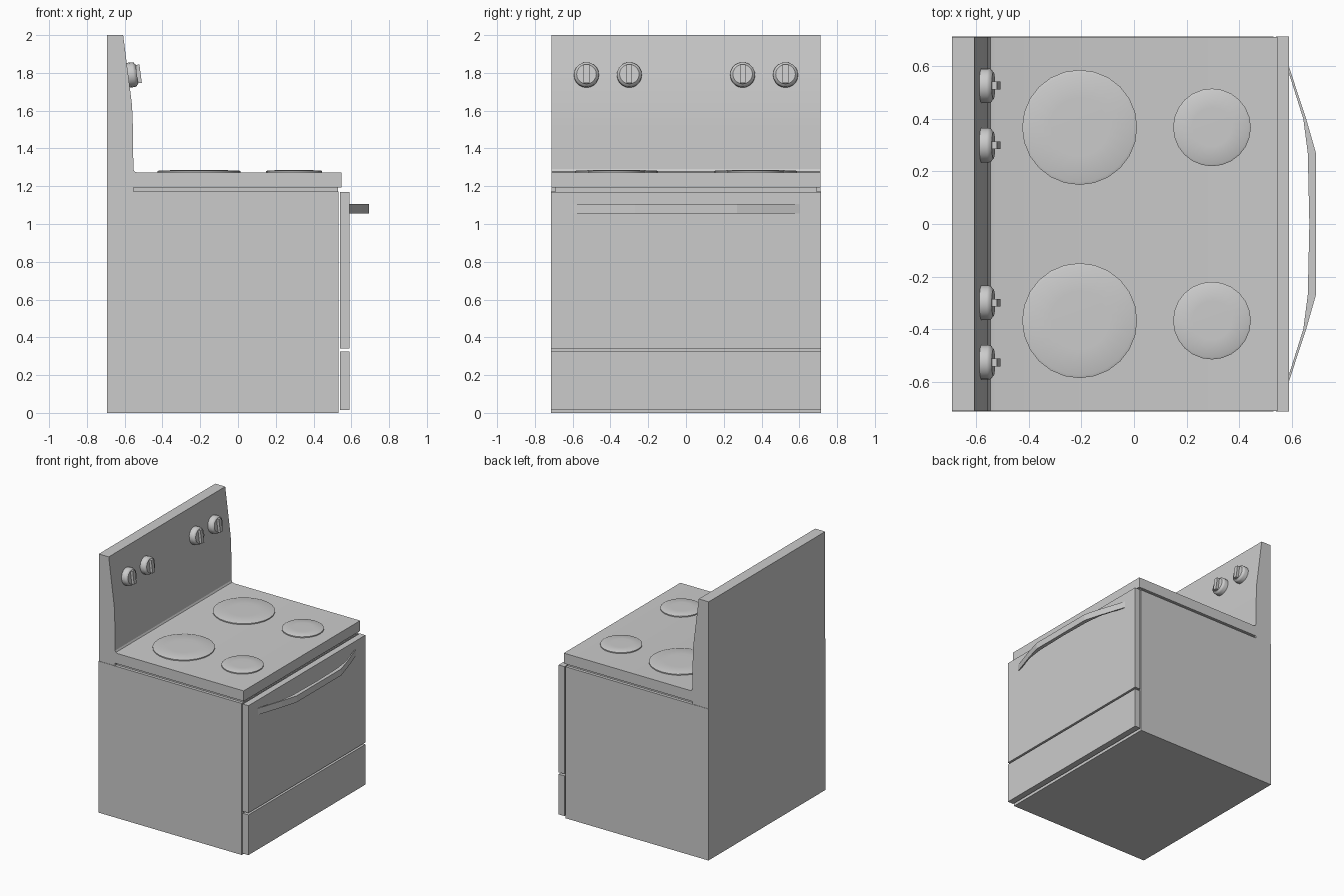
import bpy, bmesh, math
from mathutils import Matrix, Vector

if "Cube" in bpy.data.objects:
    bpy.data.objects.remove(bpy.data.objects["Cube"])


def finish(name, bm, smooth=None):
    bmesh.ops.recalc_face_normals(bm, faces=bm.faces)
    me = bpy.data.meshes.new(name)
    bm.to_mesh(me)
    bm.free()
    ob = bpy.data.objects.new(name, me)
    bpy.context.collection.objects.link(ob)
    if smooth:
        bpy.ops.object.select_all(action='DESELECT')
        ob.select_set(True)
        bpy.context.view_layer.objects.active = ob
        bpy.ops.object.shade_smooth_by_angle(angle=math.radians(smooth))
    return ob


def box(name, x, y, z):
    """Box from (min, max) pairs."""
    bm = bmesh.new()
    size = [b - a for a, b in (x, y, z)]
    mid = [(a + b) / 2 for a, b in (x, y, z)]
    bmesh.ops.create_cube(bm, size=1, matrix=Matrix.Translation(mid) @ Matrix.Diagonal((*size, 1)))
    return finish(name, bm)


def prism(name, points, step, smooth=None):
    """Extrude a closed outline of 3D points along a vector."""
    bm = bmesh.new()
    face = bm.faces.new([bm.verts.new(p) for p in points])
    out = bmesh.ops.extrude_face_region(bm, geom=[face])
    verts = [v for v in out['geom'] if isinstance(v, bmesh.types.BMVert)]
    bmesh.ops.translate(bm, verts=verts, vec=Vector(step))
    return finish(name, bm, smooth)


def lathe(bm, profile, sides, matrix):
    """Solid of revolution about local z from (radius, height) pairs."""
    rings = []
    for r, h in profile:
        rings.append([bm.verts.new(matrix @ Vector((r * math.cos(t), r * math.sin(t), h)))
                      for t in (2 * math.pi * i / sides for i in range(sides))])
    for a, b in zip(rings, rings[1:]):
        for i in range(sides):
            j = (i + 1) % sides
            bm.faces.new((a[i], a[j], b[j], b[i]))
    bm.faces.new(rings[0][::-1])
    bm.faces.new(rings[-1])


W = 0.715

# Oven body and the recessed strip under the cooktop
box("oven_body", (-0.693, 0.532), (-W, W), (0, 1.172))
box("recessed_strip", (-0.6, 0.53), (-0.692, 0.692), (1.16, 1.2))

# Back panel and cooktop share one side profile
V = 0.712
profile = [(-0.693, 1.172), (-0.693, 2.0), (-0.608, 2.0), (-0.58, 1.78), (-0.561, 1.63),
           (-0.556, 1.5), (-0.554, 1.29), (-0.547, 1.277), (-0.53, 1.272),
           (0.547, 1.272), (0.547, 1.192), (-0.553, 1.192), (-0.553, 1.172)]
prism("cooktop_and_back_panel", [(x, -V, z) for x, z in profile], (0, 2 * V, 0), 25)

# Door and drawer
box("oven_door", (0.541, 0.59), (-W, W), (0.34, 1.17))
box("storage_drawer", (0.541, 0.59), (-W, W), (0.014, 0.325))

# Bowed door handle
outer = [(0.59, 0.6), (0.656, 0.4), (0.693, 0.27)]
inner = [(0.59, 0.575), (0.645, 0.4), (0.662, 0.27), (0.668, 0)]
outline = (outer + [(x, -y) for x, y in reversed(outer)]
           + [(x, -y) for x, y in inner] + [(x, y) for x, y in inner[-2::-1]])
prism("door_handle", [(x, y, 1.055) for x, y in outline], (0, 0, 0.05))

# Burners
for size, x, r in (("large", -0.207, 0.219), ("small", 0.297, 0.148)):
    for side, y in (("left", -0.368), ("right", 0.368)):
        bm = bmesh.new()
        lathe(bm, [(r, 1.265), (r, 1.28), (r * 0.95, 1.284), (r * 0.5, 1.285)], 24,
              Matrix.Translation((x, y, 0)))
        finish(f"{size}_burner_{side}", bm, 40)

# Control knobs, tilted with the panel, each with a raised grip bar
tilt = math.radians(82.5)
for i, y in enumerate((-0.527, -0.3, 0.3, 0.527)):
    m = Matrix.Translation((-0.583, y, 1.787)) @ Matrix.Rotation(tilt, 4, 'Y')
    bm = bmesh.new()
    lathe(bm, [(0.066, 0), (0.066, 0.03), (0.063, 0.039), (0.055, 0.044), (0.052, 0.048)], 20, m)
    bmesh.ops.create_cube(bm, size=1, matrix=m @ Matrix.Translation((0, 0, 0.05))
                          @ Matrix.Diagonal((0.098, 0.03, 0.036, 1)))
    finish(f"control_knob_{i + 1}", bm, 40)
